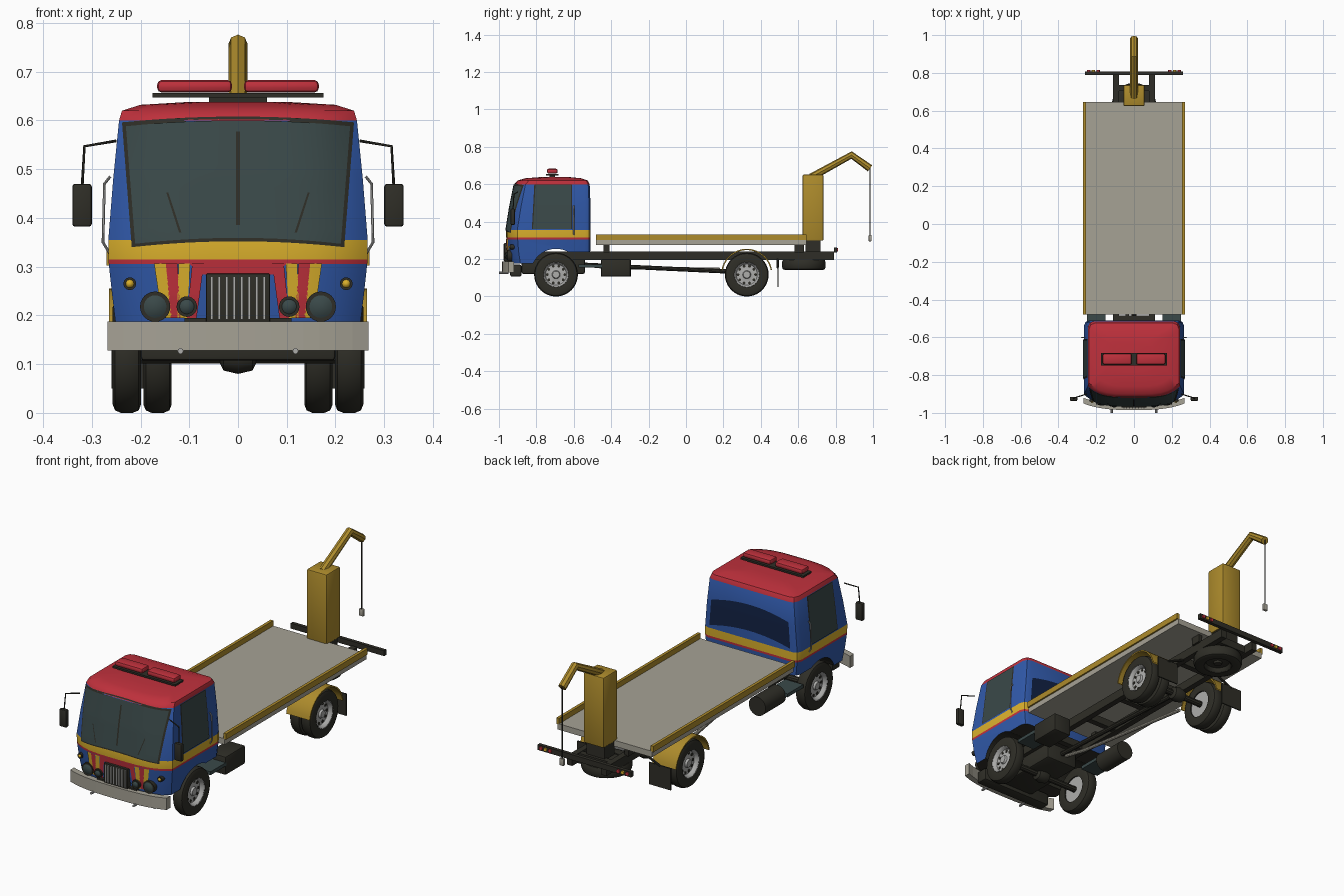
import bpy, bmesh, math
from mathutils import Vector, Matrix

if "Cube" in bpy.data.objects:
    bpy.data.objects.remove(bpy.data.objects["Cube"], do_unlink=True)


def material(name, *rgb):
    m = bpy.data.materials.new(name)
    m.use_nodes = True
    m.diffuse_color = (*rgb, 1)
    bsdf = next(n for n in m.node_tree.nodes if n.type == 'BSDF_PRINCIPLED')
    bsdf.inputs["Base Color"].default_value = (*rgb, 1)
    return m


BLUE = material("cab blue", .03, .1, .4)
NAVY = material("dark navy", .006, .016, .06)
RED = material("red", .52, .03, .045)
YELLOW = material("stripe yellow", .7, .43, .025)
MUSTARD = material("mustard", .42, .26, .025)
GREY = material("light grey", .38, .36, .3)
SILVER = material("silver", .42, .42, .41)
DARK = material("black trim", .028, .027, .02)
GLASS = material("tinted glass", .042, .066, .066)


def finish(name, bm, mats, smooth=True):
    bmesh.ops.recalc_face_normals(bm, faces=bm.faces)
    me = bpy.data.meshes.new(name)
    bm.to_mesh(me)
    bm.free()
    for m in mats:
        me.materials.append(m)
    ob = bpy.data.objects.new(name, me)
    bpy.context.collection.objects.link(ob)
    if smooth:
        bpy.ops.object.select_all(action='DESELECT')
        ob.select_set(True)
        bpy.context.view_layer.objects.active = ob
        bpy.ops.object.shade_smooth_by_angle(angle=math.radians(35))
    return ob


def box(name, mat, x, y, z, bevel=0):
    """Box from (min, max) ranges."""
    bm = bmesh.new()
    bmesh.ops.create_cube(bm, size=1)
    for v in bm.verts:
        v.co = [(r[0] + r[1]) / 2 + c * (r[1] - r[0]) for r, c in zip((x, y, z), v.co)]
    if bevel:
        bmesh.ops.bevel(bm, geom=bm.edges[:], offset=bevel, segments=2, affect='EDGES', profile=.5)
    return finish(name, bm, [mat], bool(bevel))


def lathe(name, mat, profile, centre, axis, steps=32):
    """Spin (radius, along) points round an axis."""
    bm = bmesh.new()
    vs = [bm.verts.new((r, 0, a)) for r, a in profile]
    es = [bm.edges.new(p) for p in zip(vs, vs[1:])]
    bmesh.ops.spin(bm, geom=vs + es, cent=(0, 0, 0), axis=(0, 0, 1), angle=math.tau, steps=steps)
    bmesh.ops.remove_doubles(bm, verts=bm.verts, dist=1e-5)
    turn = Vector((0, 0, 1)).rotation_difference(Vector(axis)).to_matrix().to_4x4()
    bm.transform(Matrix.Translation(centre) @ turn)
    return finish(name, bm, [mat])


def disc(name, mat, r, depth, centre, axis, steps=24):
    h = depth / 2
    return lathe(name, mat, [(0, -h), (r, -h), (r, h), (0, h)], centre, axis, steps)


def tube(name, mat, pts, r, res=3):
    cu = bpy.data.curves.new(name, 'CURVE')
    cu.dimensions, cu.bevel_depth, cu.bevel_resolution, cu.use_fill_caps = '3D', r, res, True
    sp = cu.splines.new('POLY')
    sp.points.add(len(pts) - 1)
    for p, co in zip(sp.points, pts):
        p.co = (*co, 1)
    cu.materials.append(mat)
    ob = bpy.data.objects.new(name, cu)
    bpy.context.collection.objects.link(ob)
    bpy.ops.object.select_all(action='DESELECT')
    ob.select_set(True)
    bpy.context.view_layer.objects.active = ob
    bpy.ops.object.convert(target='MESH')
    bpy.ops.object.shade_smooth_by_angle(angle=math.radians(35))


# Cab shell: rings of (height, half width, front y, back y)
RINGS = [(.175, .25, -.945, -.515), (.24, .258, -.955, -.512), (.305, .265, -.96, -.51),
         (.315, .266, -.961, -.51), (.355, .266, -.962, -.51), (.48, .256, -.942, -.51),
         (.6, .244, -.918, -.515), (.62, .238, -.9, -.525), (.632, .2, -.86, -.56),
         (.638, .1, -.78, -.62)]


def cab_at(z):
    for a, b in zip(RINGS, RINGS[1:]):
        if z <= b[0]:
            t = (z - a[0]) / (b[0] - a[0])
            return [p + t * (q - p) for p, q in zip(a, b)]
    return RINGS[-1]


def front_y(x, z):
    _, w, yf, _ = cab_at(z)
    return yf + .06 * min(1, abs(x) / w) ** 4


bm = bmesh.new()
loops = []
for z, w, yf, yb in RINGS:
    half = [(u * w, yf + .06 * u ** 4) for u in (.2, .4, .6, .75, .87, .95, 1)]
    half += [(w, yb - .03), (w - .01, yb - .008), (w - .03, yb)]
    outline = [(0, yf)] + half + [(-x, y) for x, y in reversed(half)]
    loops.append([bm.verts.new((x, y, z)) for x, y in outline])
for a, b in zip(loops, loops[1:]):
    for i in range(len(a)):
        j = (i + 1) % len(a)
        bm.faces.new((a[i], a[j], b[j], b[i]))
bm.faces.new(loops[0])
bm.faces.new(loops[-1])
for f in bm.faces:
    z = f.calc_center_median().z
    f.material_index = 3 if z < .18 else 0 if z < .3 else 1 if z < .315 else 2 if z < .355 else 0 if z < .6 else 1
cab = finish("cab_shell", bm, [BLUE, RED, YELLOW, DARK])

# Wheel arches and raised rear sill are cut in one pass
bm = bmesh.new()
arc = [math.radians(a) for a in range(180, 59, -8)]
side = [(-.695 + .135 * math.cos(a), .12 + .135 * math.sin(a)) for a in arc] + [(-.4, .237), (-.4, .1)]
face = bm.faces.new([bm.verts.new((-.4, y, z)) for y, z in side])
new = bmesh.ops.extrude_face_region(bm, geom=[face])["geom"]
bmesh.ops.translate(bm, vec=(.8, 0, 0), verts=[v for v in new if isinstance(v, bmesh.types.BMVert)])
cutter = finish("arch_cutter", bm, [DARK], False)
cutter.hide_render = True
mod = cab.modifiers.new("arches", 'BOOLEAN')
mod.operation, mod.object, mod.solver, mod.material_mode = 'DIFFERENCE', cutter, 'EXACT', 'TRANSFER'
bpy.context.view_layer.objects.active = cab
bpy.ops.object.modifier_apply(modifier=mod.name)
bpy.data.objects.remove(cutter, do_unlink=True)


def patch(name, mat, quad, place, bow=0, n=16):
    """Thin skin over the cab: quad is (bottom left, bottom right, top right, top left)."""
    bm = bmesh.new()
    bl, br, tr, tl = map(Vector, quad)
    grid = []
    for j in range(n + 1):
        row = []
        for i in range(n + 1):
            p = bl.lerp(br, i / n).lerp(tl.lerp(tr, i / n), j / n)
            p.y += bow * (1 - (2 * i / n - 1) ** 2)
            row.append(bm.verts.new(place(p.x, p.y)))
        grid.append(row)
    for a, b in zip(grid, grid[1:]):
        for i in range(n):
            bm.faces.new((a[i], a[i + 1], b[i + 1], b[i]))
    return finish(name, bm, [mat])


def on_front(off):
    return lambda x, z: (x, front_y(x, z) - off, z)


def sym(wb, zb, wt, zt):
    return [(-wb, zb), (wb, zb), (wt, zt), (-wt, zt)]


patch("windscreen_seal", DARK, sym(.218, .34, .238, .596), on_front(.002), .012)
patch("windscreen", GLASS, sym(.211, .347, .23, .588), on_front(.004), .012)
patch("windscreen_divider", DARK, sym(.004, .385, .004, .577), on_front(.006))
patch("rear_panel", NAVY, sym(.225, .37, .215, .5), lambda x, z: (x, cab_at(z)[3] + .003, z), .03)
patch("nose_red", RED, sym(.075, .284, .1, .306), on_front(.002))
for s in (-1, 1):
    for name, mat, xb, xt in (("red_streak", RED, .085, .07), ("red_streak", RED, .118, .124),
                              ("yellow_streak", YELLOW, .105, .098), ("yellow_streak", YELLOW, .136, .148)):
        patch(name, mat, [(s * xb, .195), (s * (xb + .02), .195), (s * (xt + .024), .306), (s * xt, .306)],
              on_front(.003))
    patch("wiper", DARK, [(s * .116, .37), (s * .121, .37), (s * .147, .452), (s * .143, .452)], on_front(.006))
    for nm, mat, g in (("door_window_seal", DARK, .006), ("door_window", GLASS, 0)):
        patch(nm, mat, [(-.818 - g, .362), (-.615 + g, .362), (-.615 + g, .596 + g / 2), (-.805 - g, .596 + g / 2)],
              lambda y, z, s=s, g=g: (s * (cab_at(z)[1] + (.002 if g else .004)), y, z))
    # Lamps, mirror and grab handle
    for nm, mat, x, z, r in (("headlight", GLASS, .17, .218, .028), ("fog_light", GLASS, .105, .218, .018),
                             ("indicator", YELLOW, .222, .265, .01)):
        y = front_y(x, z)
        disc(nm + "_rim", DARK, r + .003, .024, (s * x, y - .003, z), (0, 1, 0))
        lathe(nm, mat, [(0, .022), (r * .6, .019), (r, .012)], (s * x, y, z), (0, -1, 0), 24)
    tube("mirror_arm", DARK, [(s * .25, -.9, .558), (s * .315, -.92, .547), (s * .32, -.925, .46)], .003)
    box("mirror", DARK, sorted((s * .3, s * .34)), (-.937, -.915), (.382, .47), .006)
    tube("grab_handle", SILVER, [(s * .262, -.6, .485), (s * .274, -.6, .47), (s * .277, -.6, .35),
                                 (s * .262, -.6, .325)], .003)
    box("step_plate", GLASS, sorted((s * .15, s * .25)), (-.575, -.45), (.155, .172))

# Grille and bumper
box("grille", DARK, (-.066, .066), (-.972, -.93), (.185, .286), .004)
for i in range(8):
    x = -.054 + i * .0154
    box("grille_bar", SILVER, (x - .0025, x + .0025), (-.977, -.97), (.192, .28))
box("grille_base", DARK, (-.11, .11), (-.964, -.93), (.18, .195))
bumper = box("bumper", GREY, (-.268, .268), (-.985, -.955), (.128, .187))
bm = bmesh.new()
bm.from_mesh(bumper.data)
bmesh.ops.subdivide_edges(bm, edges=[e for e in bm.edges if e.calc_length() > .3], cuts=15, use_grid_fill=True)
for v in bm.verts:
    v.co.y += .035 * (abs(v.co.x) / .268) ** 3
bm.to_mesh(bumper.data)
bm.free()
for s in (-1, 1):
    tube("tow_pin", SILVER, [(s * .118, -.95, .127), (s * .118, -1, .127)], .006)
box("front_valance", DARK, (-.2, .2), (-.94, -.88), (.107, .17), .008)
box("engine", DARK, (-.09, .09), (-.88, -.54), (.12, .21), .012)

# Roof light bar
box("light_bar_base", DARK, (-.175, .175), (-.748, -.682), (.647, .656))
box("light_bar_foot", DARK, (-.06, .06), (-.73, -.7), (.634, .65))
for s in (-1, 1):
    box("beacon", RED, sorted((s * .012, s * .166)), (-.744, -.686), (.657, .683), .01)

# Chassis
for s in (-1, 1):
    box("chassis_rail", DARK, sorted((s * .08, s * .11)), (-.9, .79), (.195, .24))
    box("bed_runner", DARK, sorted((s * .1, s * .12)), (-.44, -.41), (.235, .278))
    box("bed_runner", DARK, sorted((s * .1, s * .12)), (.58, .63), (.235, .278))
for y in (-.5, -.25, 0, .2, .45, .72):
    box("cross_member", DARK, (-.1, .1), (y - .015, y + .015), (.2, .238))
tube("exhaust_pipe", GREY, [(-.02, -.58, .172), (-.045, -.42, .155), (-.135, .18, .145)], .009)
tube("drive_shaft", DARK, [(0, -.55, .17), (0, .3, .13)], .012)
box("battery_box", DARK, (.15, .25), (-.455, -.297), (.107, .2), .008)
disc("fuel_tank", DARK, .047, .16, (-.19, -.375, .153), (0, 1, 0), 32)

# Bed
box("bed", GREY, (-.262, .262), (-.48, .645), (.275, .305))
for s in (-1, 1):
    box("bed_rail", MUSTARD, sorted((s * .255, s * .27)), (-.48, .645), (.302, .332))

# Wheels
TYRE = [(.066, -.026), (.1, -.029), (.112, -.024), (.117, -.012), (.117, .012), (.112, .024),
        (.1, .029), (.066, .026), (.066, -.026)]
RIM = [(0, .018), (.018, .018), (.022, .008), (.04, .004), (.056, .006), (.062, .022), (.068, .027), (.068, -.02), (0, -.02)]


def wheel(s, x, y, z=.117):
    lathe("tyre", DARK, TYRE, (s * x, y, z), (s, 0, 0), 40)
    lathe("rim", SILVER, RIM, (s * x, y, z), (s, 0, 0), 32)
    for k in range(10):
        a = k * math.tau / 10
        disc("rim_hole", DARK, .0075, .006, (s * (x + .004), y + .047 * math.cos(a), z + .047 * math.sin(a)), (s, 0, 0), 10)


for y in (-.695, .325):
    tube("axle", DARK, [(-.22, y, .117), (.22, y, .117)], .016)
    lathe("differential", DARK, [(0, -.045), (.03, -.03), (.037, 0), (.03, .03), (0, .045)], (0, y, .117), (1, 0, 0), 20)
for s in (-1, 1):
    wheel(s, .228, -.695)
    wheel(s, .228, .325)
    wheel(s, .165, .325)
    # Rear mudguard and flap
    bm = bmesh.new()
    arc = [math.radians(a) for a in range(10, 171, 8)]
    rows = [[bm.verts.new((s * x, .325 + r * math.cos(a), .118 + r * math.sin(a))) for a in arc]
            for x, r in ((.135, .13), (.135, .137), (.265, .137), (.265, .13))]
    for a, b in zip(rows, rows[1:] + rows[:1]):
        for i in range(len(arc) - 1):
            bm.faces.new((a[i], a[i + 1], b[i + 1], b[i]))
    finish("rear_mudguard", bm, [MUSTARD])
    box("mud_flap", DARK, sorted((s * .14, s * .26)), (.488, .494), (.05, .16))
    tube("flap_bracket", DARK, [(s * .1, .49, .2), (s * .2, .49, .155)], .006)

# Spare wheel slung flat under the tail
lathe("spare_tyre", DARK, TYRE, (0, .63, .17), (0, 0, -1), 40)
lathe("spare_rim", DARK, RIM, (0, .63, .17), (0, 0, -1), 32)

# Tail light board
box("tail_board", DARK, (-.26, .26), (.79, .808), (.235, .262))
for s in (-1, 1):
    for x, mat in ((.24, RED), (.215, YELLOW), (.19, RED)):
        disc("tail_lamp", mat, .009, .008, (s * x, .81, .249), (0, 1, 0), 16)

# Crane
box("crane_mount", DARK, (-.05, .05), (.64, .72), (.23, .305))
box("crane_column", MUSTARD, (-.056, .056), (.624, .735), (.298, .652), .007)
tube("crane_boom", MUSTARD, [(0, .67, .638), (0, .885, .756), (0, .984, .685)], .02, 2)
tube("crane_cable", DARK, [(0, .984, .69), (0, .984, .32)], .003)
box("crane_hook", GREY, (-.012, .012), (.977, .992), (.295, .33), .003)
